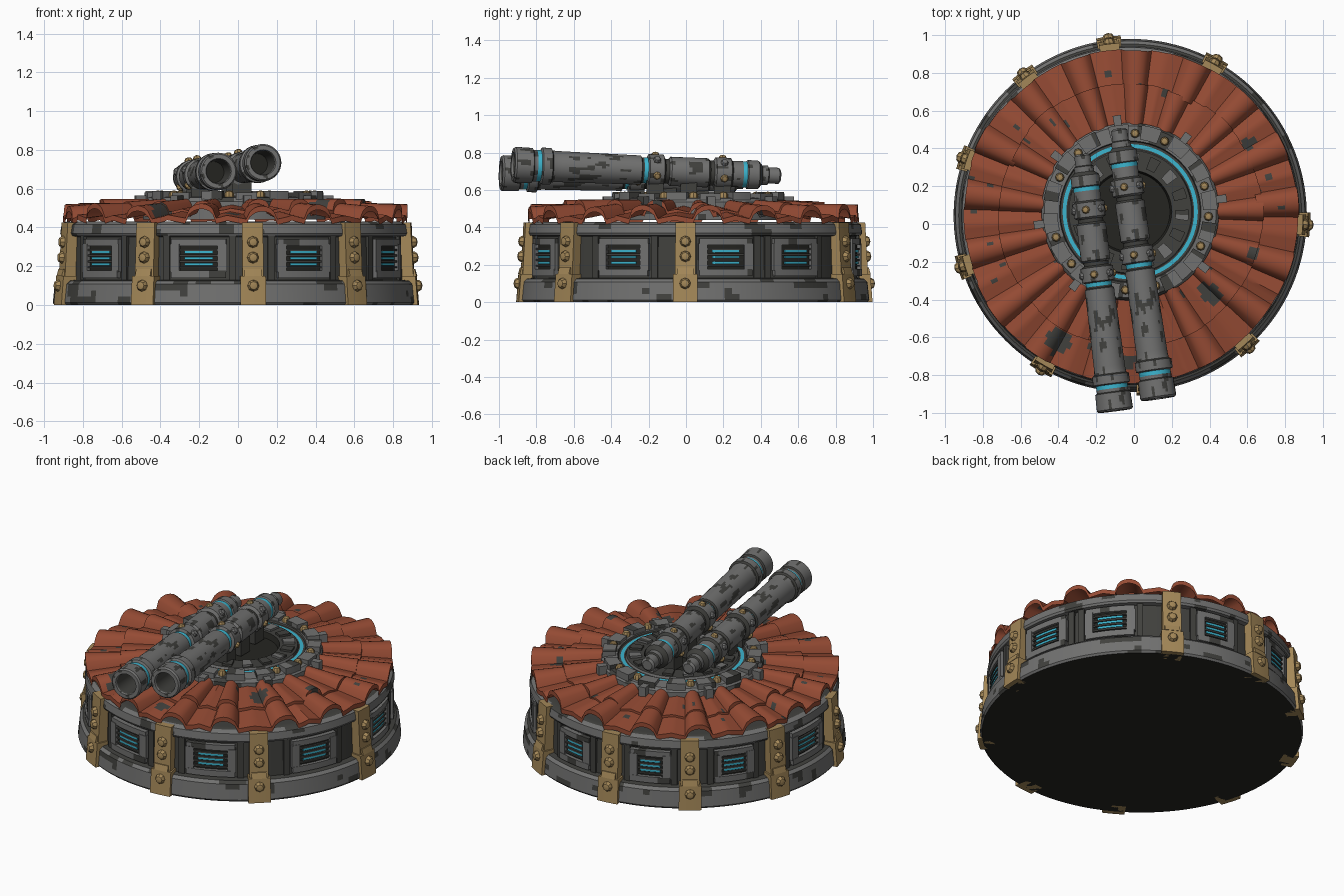
import bpy, bmesh, math, random
from mathutils import Vector, Matrix, noise

if "Cube" in bpy.data.objects:
    bpy.data.objects.remove(bpy.data.objects["Cube"])
random.seed(4)

COLOURS = [("steel_grey", (0.165, 0.165, 0.162)), ("dark_grey", (0.052, 0.052, 0.047)),
           ("terracotta", (0.30, 0.070, 0.034)), ("brass", (0.37, 0.245, 0.098)),
           ("cyan_glow", (0.045, 0.46, 0.62)), ("near_black", (0.018, 0.018, 0.015))]
GREY, DARK, TILE, BRASS, CYAN, BLACK = range(6)
MATS = []
for n, c in COLOURS:
    m = bpy.data.materials.new(n)
    m.diffuse_color = (*c, 1)
    m.use_nodes = True
    m.node_tree.nodes["Principled BSDF"].inputs["Base Color"].default_value = m.diffuse_color
    MATS.append(m)

BASE = Matrix.Translation((-0.02, 0.045, 0))
TURRET = Matrix.Translation((-0.02, 0.065, 0))
parts = {}


def weather(mat, p, scale):
    """Worn dark patches on bare steel."""
    if mat == GREY and noise.noise(Vector([a * b for a, b in zip(p, scale)])) > 0.33:
        return DARK
    return mat


def add(name, verts, faces, mats):
    V, F, M = parts.setdefault(name, ([], [], []))
    k = len(V)
    V.extend(verts)
    F.extend([tuple(i + k for i in f) for f in faces])
    M.extend(mats)


def lathe(name, prof, seg, mtx, step=9, scale=(9, 9, 14)):
    """Spin (r, z, colour of the strip leading here) about local z."""
    rows = [prof[0]]
    for a, b in zip(prof, prof[1:]):
        n = max(1, math.ceil(math.hypot(b[0] - a[0], b[1] - a[1]) / step))
        rows += [(a[0] + (b[0] - a[0]) * i / n, a[1] + (b[1] - a[1]) * i / n, b[2]) for i in range(1, n + 1)]
    loc = [Vector((r * math.cos(math.tau * i / seg), r * math.sin(math.tau * i / seg), z))
           for r, z, _ in rows for i in range(seg)]
    faces, mats = [], []
    for j in range(len(rows) - 1):
        for i in range(seg):
            f = (j * seg + i, j * seg + (i + 1) % seg, (j + 1) * seg + (i + 1) % seg, (j + 1) * seg + i)
            faces.append(f)
            mats.append(weather(rows[j + 1][2], (loc[f[0]] + loc[f[2]]) / 2, scale))
    add(name, [mtx @ v for v in loc], faces, mats)


def arc_box(name, ang, half, r0, r1, z0, z1, mat, mtx=BASE, lean=0.0, n=4):
    """Curved block: ang in degrees, half = half width in units, lean = inset of the top."""
    verts = []
    for i in range(n + 1):
        a = math.radians(ang) + half / r1 * (2 * i / n - 1)
        for r, z in ((r0, z0), (r1, z0), (r1 - lean, z1), (r0 - lean, z1)):
            verts.append(mtx @ Vector((r * math.cos(a), r * math.sin(a), z)))
    faces = [(i * 4 + k, i * 4 + (k + 1) % 4, i * 4 + 4 + (k + 1) % 4, i * 4 + 4 + k)
             for i in range(n) for k in range(4)]
    faces += [(0, 1, 2, 3), tuple(n * 4 + k for k in range(4))]
    add(name, verts, faces, [mat if mat != GREY else weather(GREY, verts[f[0]], (9, 9, 14)) for f in faces])


def bolt(name, p, axis, r, mat=BRASS):
    q = Vector(axis).to_track_quat('Z', 'Y').to_matrix().to_4x4()
    lathe(name, [(r, -r * 0.6, mat), (r, r * 0.25, mat), (r * 0.7, r * 0.7, mat), (0, r * 0.9, mat)],
          8, Matrix.Translation(p) @ q)


def ring_pt(ang, r, z, mtx=BASE):
    a = math.radians(ang)
    return mtx @ Vector((r * math.cos(a), r * math.sin(a), z)), Vector((math.cos(a), math.sin(a), 0))


# Drum base
lathe("drum_base", [(0, 0, BLACK), (0.925, 0, BLACK), (0.935, 0.012, GREY), (0.925, 0.108, GREY),
                    (0.908, 0.125, GREY), (0.872, 0.13, DARK), (0.864, 0.352, DARK), (0.89, 0.357, GREY),
                    (0.897, 0.37, GREY), (0.89, 0.415, GREY), (0.865, 0.43, GREY), (0.40, 0.43, DARK)],
      144, BASE, 0.04)

# Brass clamps with bolts
CLAMPS = [-3, 61, 97, 127, 161, 197, 240, 276, 312]
for a in CLAMPS:
    arc_box("brass_clamp", a, 0.066, 0.86, 0.954, 0, 0.15, BRASS, lean=0.012)
    arc_box("brass_clamp", a, 0.055, 0.85, 0.930, 0.15, 0.425, BRASS, lean=0.015)
    arc_box("brass_clamp", a, 0.045, 0.85, 0.945, 0.15, 0.185, BRASS, lean=0.01)
    for z, r in ((0.10, 0.946), (0.245, 0.926), (0.325, 0.921)):
        p, d = ring_pt(a, r, z)
        bolt("clamp_bolt", p, d, 0.030)

# Glowing vent windows
for a in [11, 38, 79, 112, 144, 179, 218.5, 258, 294, 334.5]:
    w = 0.10 if a in (79, 112, 144) else 0.125
    arc_box("vent_recess", a, w, 0.85, 0.876, 0.16, 0.325, BLACK)
    arc_box("vent_frame", a, w + 0.02, 0.85, 0.897, 0.14, 0.178, GREY, n=10)
    arc_box("vent_frame", a, w + 0.02, 0.85, 0.892, 0.305, 0.34, GREY, n=10)
    for s in (-1, 1):
        off = math.degrees(w / 0.89) * s
        arc_box("vent_frame", a + off, 0.025, 0.85, 0.895, 0.17, 0.315, GREY)
        arc_box("wall_rib", a + off * 1.42, 0.018, 0.85, 0.882, 0.125, 0.355, DARK)
    for z in (0.205, 0.235, 0.265):
        arc_box("vent_glow", a, w * 0.6, 0.86, 0.884, z, z + 0.013, CYAN)
    for z in (0.19, 0.22, 0.25, 0.28):
        arc_box("vent_slat", a, w * 0.85, 0.86, 0.888, z, z + 0.010, DARK)

# Clay tile roof: two overlapping rings of pans and half-round ridges
N, SUB = 17, 16
HOLES = [(-0.40, -0.62, 0.07), (0.40, -0.37, 0.055), (0.60, 0.42, 0.04), (-0.03, -0.72, 0.04), (0.63, -0.15, 0.03)]


def tile_ring(name, r0, r1, z0, z1, h0, h1):
    jit = [(random.uniform(-.012, .012), random.uniform(-.008, .012), random.uniform(-.08, .08)) for _ in range(N)]
    rows, verts, faces, mats = 7, [], [], []
    for j in range(rows + 1):
        t = min(j / (rows - 1), 1)
        for i in range(N * SUB):
            k, u = i // SUB, (i % SUB) / SUB - 0.5
            dr, dz, da = jit[k]
            a = math.radians(99) + math.tau * (k + u + 0.5 + da * (1 - 4 * u * u)) / N
            x = u / 0.24
            h = math.sqrt(1 - x * x) if abs(x) < 1 else 0.25 * (abs(u) - 0.24) / 0.26
            fade = 1 if abs(x) < 1 else 0.4
            r = r0 + (r1 - r0) * t + dr * t * fade
            z = z0 + (z1 - z0) * t + (h0 + (h1 - h0) * t) * h + dz * t * fade - (0.028 if j == rows else 0)
            verts.append(BASE @ Vector((r * math.cos(a), r * math.sin(a), z)))
    for j in range(rows):
        for i in range(N * SUB):
            n = (i + 1) % (N * SUB)
            f = (j * N * SUB + i, j * N * SUB + n, (j + 1) * N * SUB + n, (j + 1) * N * SUB + i)
            c = (verts[f[0]] + verts[f[2]]) / 2
            faces.append(f)
            chip = any(math.hypot(c.x - x, c.y - y) < r for x, y, r in HOLES) or noise.noise(c * 22) > 0.62
            mats.append(DARK if chip else TILE)
    add(name, verts, faces, mats)


tile_ring("outer_roof_tiles", 0.67, 0.885, 0.472, 0.445, 0.055, 0.072)
tile_ring("inner_roof_tiles", 0.43, 0.70, 0.508, 0.482, 0.040, 0.055)

# Turret ring with inner glow
lathe("turret_ring", [(0.47, 0.44, DARK), (0.47, 0.535, GREY), (0.455, 0.555, GREY), (0.375, 0.562, GREY),
                      (0.37, 0.552, DARK), (0.358, 0.552, DARK), (0.338, 0.552, CYAN), (0.33, 0.552, DARK),
                      (0.325, 0.565, GREY), (0.22, 0.565, DARK), (0.21, 0.53, BLACK), (0, 0.53, BLACK)],
      72, TURRET, 0.04)
for i in range(16):
    a = i * 22.5 + 8
    arc_box("turret_block", a, 0.055, 0.385, 0.462, 0.54, 0.58 + 0.008 * (i % 2), GREY, TURRET)
    arc_box("deck_block", a + 11, 0.03, 0.24, 0.31, 0.55, 0.578, GREY if i % 2 else DARK, TURRET)
    if i % 2 == 0:
        arc_box("turret_tab", a, 0.022, 0.44, 0.515, 0.50, 0.565, GREY, TURRET)
    if i % 3 != 1:
        p, d = ring_pt(a + 11, 0.415, 0.57, TURRET)
        bolt("turret_bolt", p, (0, 0, 1), 0.024)

# Twin cannons
PROF = [(0, .22, BLACK), (.055, .22, BLACK), (.062, .01, DARK), (.066, 0, GREY), (.088, 0, GREY), (.096, .01, GREY),
        (.094, .10, GREY), (.084, .106, DARK), (.084, .124, GREY), (.084, .146, CYAN), (.098, .152, GREY),
        (.098, .20, GREY), (.086, .207, DARK), (.083, .23, GREY), (.078, .68, GREY), (.068, .686, DARK),
        (.068, .695, DARK), (.07, .716, CYAN), (.087, .722, GREY), (.087, .80, GREY), (.066, .81, DARK),
        (.066, .83, DARK), (.078, .84, GREY), (.078, 1.04, GREY), (.067, 1.05, DARK), (.067, 1.07, DARK),
        (.085, 1.08, GREY), (.085, 1.16, GREY), (.070, 1.17, DARK), (.070, 1.225, GREY), (.070, 1.247, CYAN),
        (.078, 1.252, GREY), (.076, 1.31, GREY), (.052, 1.33, DARK), (.052, 1.36, GREY), (.043, 1.365, DARK),
        (.043, 1.42, GREY), (.03, 1.43, GREY), (0, 1.43, GREY)]
for side, p0, p1 in (("left", (-0.10, -0.99, 0.69), (-0.275, 0.37, 0.655)),
                     ("right", (0.13, -0.925, 0.735), (-0.08, 0.505, 0.675))):
    p0, p1 = Vector(p0), Vector(p1)
    d = p1 - p0
    mtx = Matrix.Translation(p0) @ d.to_track_quat('Z', 'Y').to_matrix().to_4x4() @ \
        Matrix.Diagonal((1, 1, d.length / 1.43, 1))
    lathe(side + "_cannon", PROF, 40, mtx, 0.02, (32, 32, 13))
    for t, r in ((0.76, 0.085), (1.12, 0.083)):
        for k in range(6):
            a = math.tau * (k + 0.3) / 6
            o = Vector((r * math.cos(a), r * math.sin(a), t))
            q = mtx @ o
            bolt(side + "_cannon_bolt", q, q - mtx @ Vector((0, 0, t)), 0.021, BRASS if k % 2 else GREY)
    # cradle feet down to the deck
    for t in (0.76, 0.94, 1.12):
        c = mtx @ Vector((0, 0, t))
        s = [(c.x + i * 0.05, c.y + j * 0.045, z) for z in (0.54, c.z - 0.03) for j in (-1, 1) for i in (-1, 1)]
        add("cannon_cradle", [Vector(v) for v in s], [(0, 1, 3, 2), (4, 5, 7, 6), (0, 1, 5, 4),
            (2, 3, 7, 6), (0, 2, 6, 4), (1, 3, 7, 5)], [DARK] * 6)

# Turn collected parts into objects
for name, (V, F, M) in parts.items():
    me = bpy.data.meshes.new(name)
    me.from_pydata(V, [], F)
    used = sorted(set(M))
    for u in used:
        me.materials.append(MATS[u])
    me.polygons.foreach_set("material_index", [used.index(i) for i in M])
    bm = bmesh.new()
    bm.from_mesh(me)
    bmesh.ops.remove_doubles(bm, verts=bm.verts, dist=1e-5)
    bmesh.ops.recalc_face_normals(bm, faces=bm.faces)
    if "roof" in name and sum(f.normal.z for f in bm.faces) < 0:
        bmesh.ops.reverse_faces(bm, faces=bm.faces)
    bm.to_mesh(me)
    bm.free()
    me.shade_smooth()
    me.set_sharp_from_angle(angle=math.radians(35))
    bpy.context.collection.objects.link(bpy.data.objects.new(name, me))
